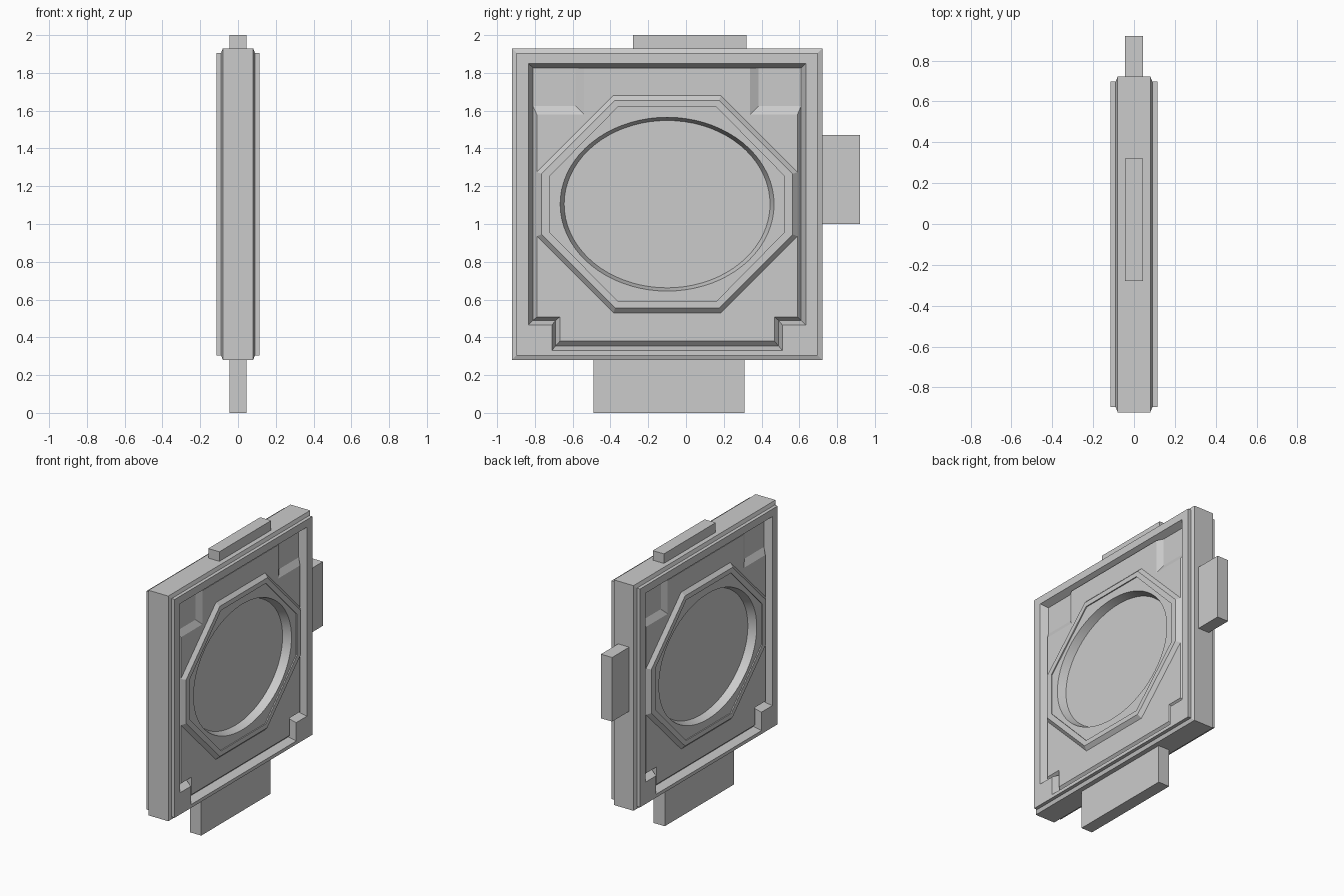
import bpy
import bmesh
from math import cos, sin, pi, radians

if "Cube" in bpy.data.objects:
    bpy.data.objects.remove(bpy.data.objects["Cube"], do_unlink=True)

MID_Y, MID_Z = -0.1, 1.105      # centre of the plate and of its round recess


def outline(half):
    """Closed outline from its +y half, listed bottom to top."""
    return half + [(-y, z) for y, z in reversed(half)]


def octagon(wide, wide_z, narrow, tall):
    return outline([(narrow, MID_Z - tall), (wide, MID_Z - wide_z),
                    (wide, MID_Z + wide_z), (narrow, MID_Z + tall)])


def ellipse(ry, rz, count=72):
    return [(ry * cos(2 * pi * i / count), MID_Z + rz * sin(2 * pi * i / count))
            for i in range(count)]


def loft(name, layers, side=1):
    """Solid skinned through (x, outline) layers, capped at both ends."""
    bm = bmesh.new()
    rings = [[bm.verts.new((side * x, MID_Y + y, z)) for y, z in pts]
             for x, pts in layers]
    for a, b in zip(rings, rings[1:]):
        for i in range(len(a)):
            j = (i + 1) % len(a)
            bm.faces.new((a[i], a[j], b[j], b[i]))
    bm.faces.new(rings[0])
    bm.faces.new(rings[-1])
    bmesh.ops.recalc_face_normals(bm, faces=bm.faces)
    mesh = bpy.data.meshes.new(name)
    bm.to_mesh(mesh)
    bm.free()
    obj = bpy.data.objects.new(name, mesh)
    bpy.context.collection.objects.link(obj)
    return obj


def activate(obj):
    bpy.ops.object.select_all(action='DESELECT')
    obj.select_set(True)
    bpy.context.view_layer.objects.active = obj


def cut(obj, cutter):
    activate(obj)
    mod = obj.modifiers.new("recess", 'BOOLEAN')
    mod.operation = 'DIFFERENCE'
    mod.solver = 'EXACT'
    mod.object = cutter
    bpy.ops.object.modifier_apply(modifier=mod.name)


def box(name, lo, hi):
    pts = [(lo[1], lo[2]), (hi[1], lo[2]), (hi[1], hi[2]), (lo[1], hi[2])]
    return loft(name, [(lo[0], [(y - MID_Y, z) for y, z in pts]),
                       (hi[0], [(y - MID_Y, z) for y, z in pts])])


# Main plate with chamfered rim, raised border and sunken notched field
full = outline([(0.61, 0.28), (0.822, 0.28), (0.822, 0.465), (0.822, 1.93)])
rim = outline([(0.61, 0.305), (0.797, 0.305), (0.797, 0.465), (0.797, 1.905)])
opening = outline([(0.61, 0.33), (0.61, 0.465), (0.735, 0.465), (0.735, 1.85)])
field = outline([(0.59, 0.355), (0.59, 0.49), (0.71, 0.49), (0.71, 1.827)])
stack = [(0.08, full), (0.09, rim), (0.115, rim), (0.115, opening), (0.065, field)]
frame = loft("frame", [(-x, pts) for x, pts in reversed(stack)] + stack)

# Inner panel outline leaves a pocket in each upper corner
panel_base = outline([(0.59, 0.355), (0.59, 0.49), (0.71, 0.49),
                      (0.71, 1.625), (0.485, 1.625), (0.485, 1.827)])
panel_top = outline([(0.568, 0.38), (0.568, 0.508), (0.69, 0.508),
                     (0.69, 1.58), (0.44, 1.58), (0.44, 1.827)])

# Octagonal mount outlines, from the outside in
oct_base = octagon(0.69, 0.17, 0.285, 0.575)
oct_top = octagon(0.665, 0.16, 0.275, 0.55)
oct_inner = octagon(0.62, 0.15, 0.26, 0.515)

smooth_parts = [frame]
for side, label in ((1, "left"), (-1, "right")):
    panel = loft(label + "_panel", [(0.06, panel_base), (0.065, panel_base),
                                    (0.09, panel_top)], side)
    mount = loft(label + "_octagon_mount",
                 [(0.08, oct_base), (0.09, oct_base), (0.115, oct_top),
                  (0.115, oct_inner), (0.107, oct_inner)], side)
    cutter = loft("recess_cutter", [(0.05, ellipse(0.545, 0.443)),
                                    (0.13, ellipse(0.575, 0.467))], side)
    cutter.hide_render = True
    for part in (frame, panel, mount):
        cut(part, cutter)
    bpy.data.objects.remove(cutter, do_unlink=True)
    smooth_parts += [panel, mount]

# Smooth the round recess walls, keep the machined edges sharp
for part in smooth_parts:
    activate(part)
    bpy.ops.object.shade_smooth_by_angle(angle=radians(15))

# Edge tabs
box("top_tab", (-0.045, -0.28, 1.92), (0.045, 0.32, 2.0))
box("bottom_tab", (-0.045, -0.49, 0.0), (0.045, 0.31, 0.29))
box("rear_tab", (-0.045, 0.71, 1.0), (0.045, 0.92, 1.47))
